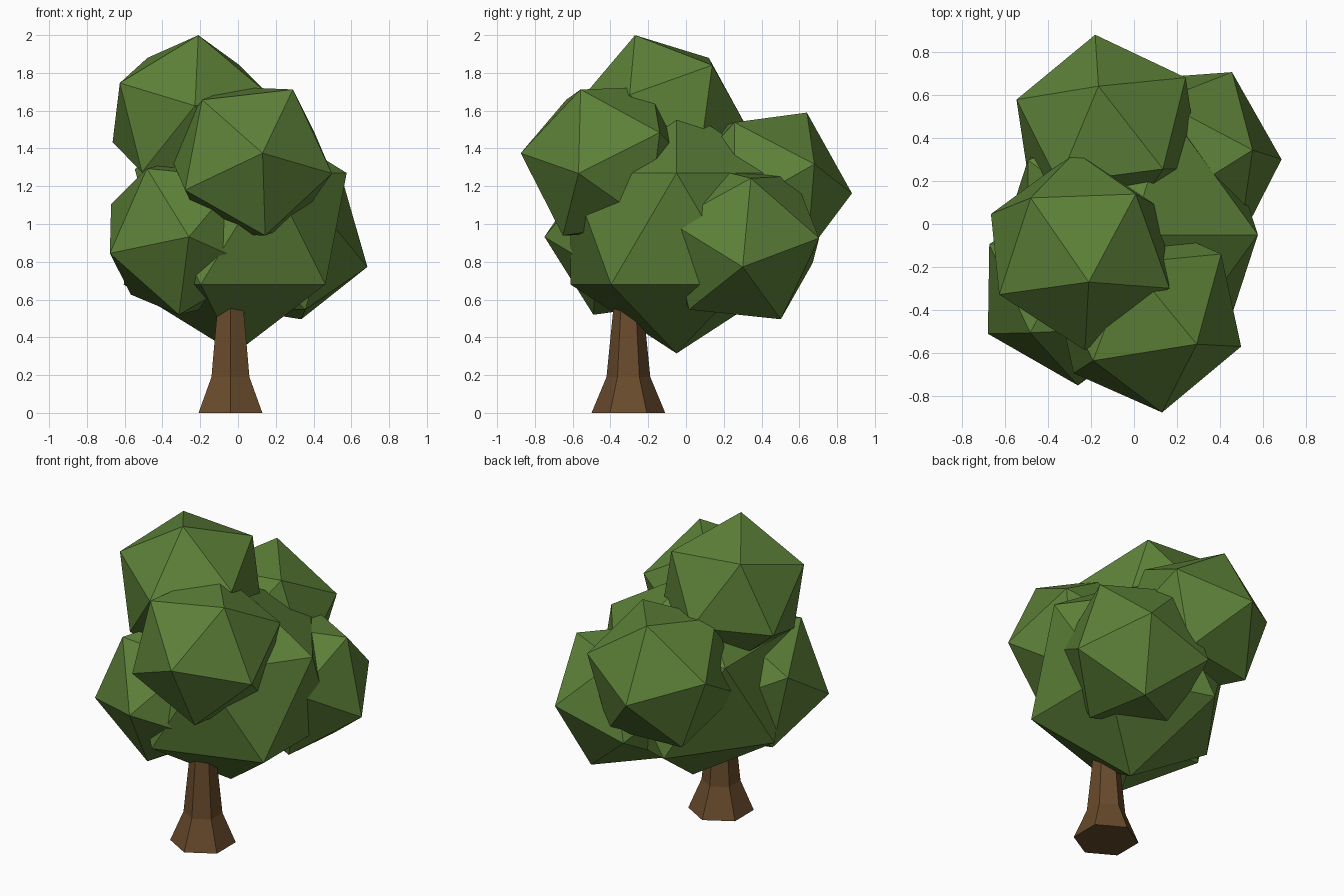
import bpy, bmesh, math
from mathutils import Vector, Matrix

if "Cube" in bpy.data.objects:
    bpy.data.objects.remove(bpy.data.objects["Cube"])


def material(name, color):
    m = bpy.data.materials.new(name)
    m.diffuse_color = color
    m.use_nodes = True
    m.node_tree.nodes["Principled BSDF"].inputs["Base Color"].default_value = m.diffuse_color
    return m


leaf = material("leaf_green", (0.11, 0.22, 0.04, 1))
bark = material("bark_brown", (0.14, 0.07, 0.025, 1))


def add_object(name, bm, mat):
    mesh = bpy.data.meshes.new(name)
    bmesh.ops.recalc_face_normals(bm, faces=bm.faces)
    bm.to_mesh(mesh)
    bm.free()
    mesh.materials.append(mat)
    obj = bpy.data.objects.new(name, mesh)
    bpy.context.collection.objects.link(obj)
    return obj


def foliage(name, center, radius, pole, neighbor):
    """Icosahedron turned so one corner points at pole and the next at neighbor."""
    c = Vector(center)
    z = (Vector(pole) - c).normalized()
    x = Vector(neighbor) - c
    x = (x - x.dot(z) * z).normalized()
    y = z.cross(x)
    rot = Matrix((x, y, z)).transposed().to_4x4()
    bm = bmesh.new()
    bmesh.ops.create_icosphere(bm, subdivisions=1, radius=radius,
                               matrix=Matrix.Translation(c) @ rot)
    return add_object(name, bm, leaf)


# Foliage: one large clump in the middle, five smaller ones around it
foliage("foliage_core", (-0.015, -0.05, 0.975), 0.66, (-0.015, -0.05, 1.635), (0.575, -0.05, 1.27))
R = 0.466
foliage("foliage_front", (0.062, -0.416, 1.332), R, (0.13, -0.875, 1.375), (0.29, -0.56, 1.71))
foliage("foliage_top", (-0.25, -0.126, 1.558), R, (-0.21, -0.27, 2.0), (-0.63, -0.33, 1.75))
foliage("foliage_back", (-0.121, 0.417, 1.183), R, (-0.165, 0.64, 1.59), (-0.18, 0.875, 1.165))
foliage("foliage_right", (0.237, 0.294, 0.901), R, (0.685, 0.30, 0.773), (0.46, 0.71, 0.925))
foliage("foliage_left", (-0.281, -0.284, 0.936), R, (-0.26, -0.75, 0.932), (-0.685, -0.515, 0.843))

# Trunk: six-sided, flared at the foot, running up into the foliage
bm = bmesh.new()
rings = []
for z, r in [(0, 0.195), (0.19, 0.116), (0.55, 0.08), (0.8, 0.065)]:
    rings.append([bm.verts.new((-0.04 + r * math.sin(i * math.pi / 3),
                                -0.305 + r * math.cos(i * math.pi / 3), z)) for i in range(6)])
for low, high in zip(rings, rings[1:]):
    for i in range(6):
        j = (i + 1) % 6
        bm.faces.new((low[i], low[j], high[j], high[i]))
bm.faces.new(rings[0])
bm.faces.new(rings[-1])
add_object("trunk", bm, bark)
